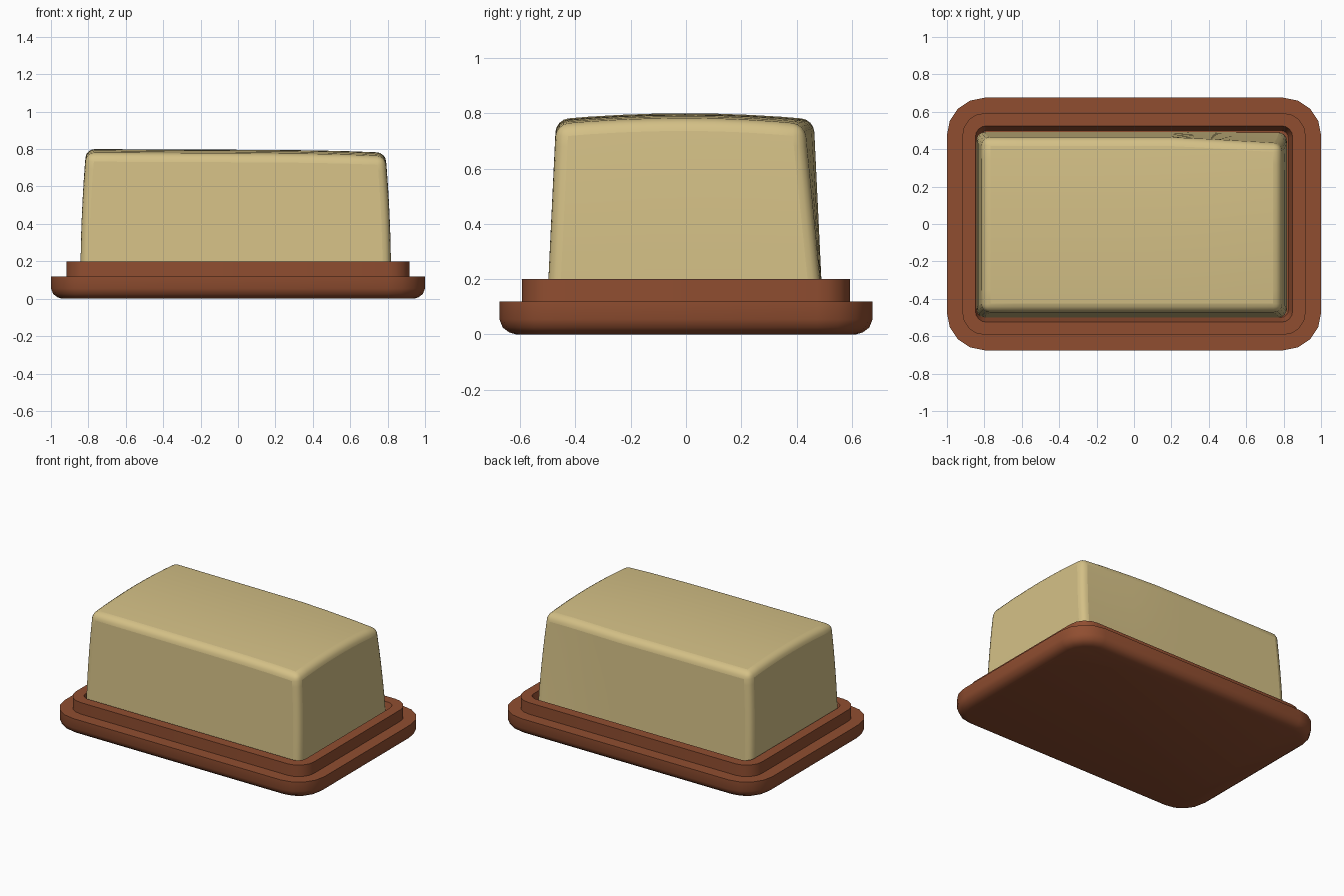
import bpy, bmesh, math

if "Cube" in bpy.data.objects:
    bpy.data.objects.remove(bpy.data.objects["Cube"])


def material(name, rgb):
    m = bpy.data.materials.new(name)
    m.diffuse_color = (*rgb, 1)
    m.use_nodes = True
    m.node_tree.nodes["Principled BSDF"].inputs["Base Color"].default_value = m.diffuse_color
    return m


def finish(bm, name, mat):
    bmesh.ops.recalc_face_normals(bm, faces=bm.faces)
    me = bpy.data.meshes.new(name)
    bm.to_mesh(me)
    bm.free()
    ob = bpy.data.objects.new(name, me)
    bpy.context.collection.objects.link(ob)
    me.materials.append(mat)
    return ob


def smooth(ob, angle):
    bpy.ops.object.select_all(action='DESELECT')
    ob.select_set(True)
    bpy.context.view_layer.objects.active = ob
    bpy.ops.object.shade_smooth_by_angle(angle=math.radians(angle))


def rounded_rect(hx, hy, r, z, n=4):
    pts = []
    for q, (sx, sy) in enumerate([(1, 1), (-1, 1), (-1, -1), (1, -1)]):
        for i in range(n + 1):
            a = math.pi / 2 * (q + i / n)
            pts.append((sx * (hx - r) + r * math.cos(a),
                        sy * (hy - r) + r * math.sin(a), z))
    return pts


clay = material("terracotta brown", (0.28, 0.076, 0.03))
cream = material("butter cream", (0.66, 0.53, 0.24))

# dish: stacked rounded outlines, from the underside up over the rim to the floor
rings = [(0.94, 0.615, 0.14, 0.0), (0.965, 0.64, 0.165, 0.008),
         (0.988, 0.663, 0.188, 0.025), (1.0, 0.675, 0.20, 0.055),
         (1.0, 0.675, 0.20, 0.12), (0.918, 0.593, 0.12, 0.12),
         (0.918, 0.593, 0.12, 0.20), (0.848, 0.525, 0.06, 0.20),
         (0.835, 0.51, 0.05, 0.15), (0.825, 0.50, 0.04, 0.12)]
bm = bmesh.new()
loops = [[bm.verts.new(p) for p in rounded_rect(*r)] for r in rings]
for a, b in zip(loops, loops[1:]):
    for i in range(len(a)):
        j = (i + 1) % len(a)
        bm.faces.new((a[i], a[j], b[j], b[i]))
bm.faces.new(loops[0])
bm.faces.new(loops[-1])
smooth(finish(bm, "dish", clay), 40)

# butter block: tapered box with a crowned top and one worn corner
bm = bmesh.new()
bmesh.ops.create_cube(bm, size=2)
bmesh.ops.subdivide_edges(bm, edges=bm.edges[:], cuts=7, use_grid_fill=True)
for v in bm.verts:
    u, w, t = v.co.x, v.co.y, (v.co.z + 1) / 2
    worn = max(0, (u - 0.3) / 0.7) * max(0, w) * t
    top = 0.800 - 0.022 * w * w - 0.007 * (u + 1) / 2 - 0.012 * max(0, u) ** 3
    v.co = (u * (0.83 - 0.03 * t * t) - 0.012,
            w * (0.498 - 0.032 * t) - 0.004 - 0.035 * worn,
            0.11 + (top - 0.11) * t)
butter = finish(bm, "butter_block", cream)
bev = butter.modifiers.new("soft edges", 'BEVEL')
bev.width, bev.segments = 0.045, 4
bev.limit_method, bev.angle_limit = 'ANGLE', math.radians(50)
smooth(butter, 50)
